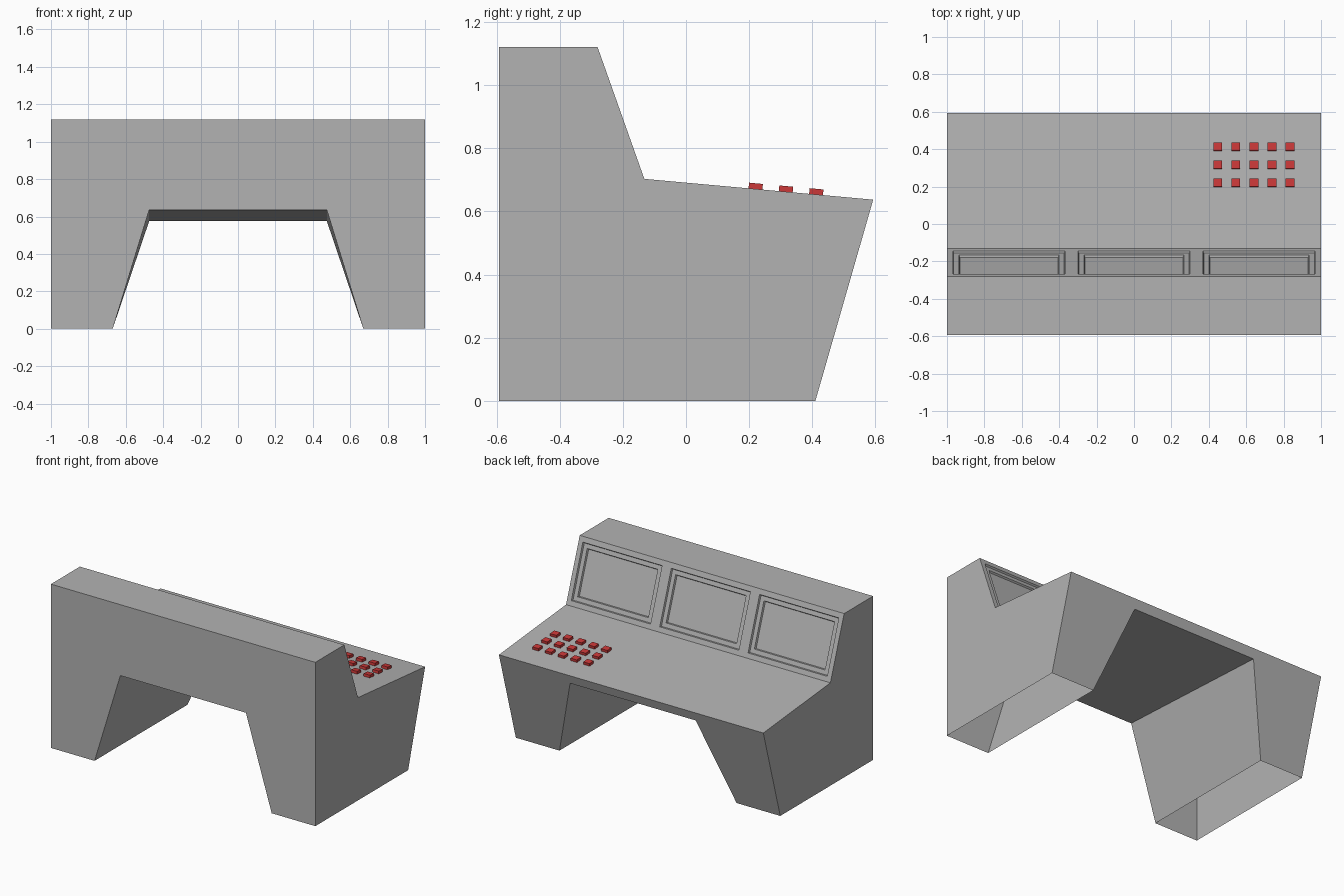
import bpy, bmesh
from mathutils import Vector, Matrix
from math import atan2

cube = bpy.data.objects.get("Cube")
if cube:
    bpy.data.objects.remove(cube, do_unlink=True)


def material(name, color):
    mat = bpy.data.materials.new(name)
    mat.use_nodes = True
    mat.diffuse_color = (*color, 1)
    mat.node_tree.nodes["Principled BSDF"].inputs["Base Color"].default_value = (*color, 1)
    return mat


def finish(bm, name, mat):
    mesh = bpy.data.meshes.new(name)
    bm.to_mesh(mesh)
    bm.free()
    mesh.materials.append(mat)
    obj = bpy.data.objects.new(name, mesh)
    bpy.context.collection.objects.link(obj)
    return obj


grey = material("console_grey", (0.45, 0.45, 0.45))
red = material("button_red", (0.6, 0.04, 0.04))

# Side profile (y, z), from the front foot over the top to the back foot
FRONT = -0.593
profile = [(FRONT, 0), (FRONT, 1.12), (-0.28, 1.12), (-0.132, 0.703), (0.593, 0.637), (0.41, 0)]
# Knee opening (x, y, z) at both ends, for the +x half: foot, then ceiling corner
opening = [[(0.67, FRONT, 0), (0.475, FRONT, 0.635)],
           [(0.67, 0.41, 0), (0.475, 0.574, 0.575)]]

# Console body: a shell with open feet and a tapering passage
bm = bmesh.new()
sides = {s: [bm.verts.new((s, y, z)) for y, z in profile] for s in (1, -1)}
arch = {s: [[bm.verts.new((s * x, y, z)) for x, y, z in end] for end in opening] for s in (1, -1)}
L, R = sides[1], sides[-1]
bm.faces.new(L)
bm.faces.new(R)
for i in (1, 3):  # top and desk surface; the sloping panel is its own part
    bm.faces.new((L[i], L[i + 1], R[i + 1], R[i]))
for end, (foot, top) in enumerate(((0, 1), (5, 4))):
    bm.faces.new((L[foot], L[top], R[top], R[foot], *arch[-1][end], *reversed(arch[1][end])))
for s in (1, -1):
    (a, b), (c, d) = arch[s]
    bm.faces.new((a, b, d, c))
bm.faces.new((arch[1][0][1], arch[1][1][1], arch[-1][1][1], arch[-1][0][1]))
bmesh.ops.recalc_face_normals(bm, faces=bm.faces)
finish(bm, "console_body", grey)

# Sloping panel, split into a grid whose centre cells become stepped screens
low, high = Vector((0, *profile[3])), Vector((0, *profile[2]))
columns = [-1, -0.968, -0.369, -0.299, 0.299, 0.369, 0.968, 1]
rows = [0, 0.075, 0.92, 1]
bm = bmesh.new()
grid = [[bm.verts.new(low.lerp(high, r) + Vector((x, 0, 0))) for x in columns] for r in rows]
screens = []
for j in range(len(rows) - 1):
    for i in range(len(columns) - 1):
        face = bm.faces.new((grid[j][i + 1], grid[j][i], grid[j + 1][i], grid[j + 1][i + 1]))
        if j == 1 and i % 2 == 1:
            screens.append(face)
bm.normal_update()
for thickness, depth in ((0.006, -0.012), (0.04, 0), (0.006, -0.012)):
    bmesh.ops.inset_individual(bm, faces=screens, thickness=thickness, depth=depth)
finish(bm, "screen_panel", grey)

# Button pad: five columns by three rows, tilted with the desk
(y0, z0), (y1, z1) = profile[3], profile[4]
tilt = Matrix.Rotation(atan2(z1 - z0, y1 - y0), 4, 'X')
size = Matrix.Diagonal((0.047, 0.044, 0.036, 1))
bm = bmesh.new()
for col in range(5):
    for row in range(3):
        y = 0.22 + 0.096 * row
        z = z0 + (z1 - z0) * (y - y0) / (y1 - y0)
        place = Matrix.Translation((0.448 + 0.0965 * col, y, z))
        bmesh.ops.create_cube(bm, size=1, matrix=place @ tilt @ size)
finish(bm, "buttons", red)
